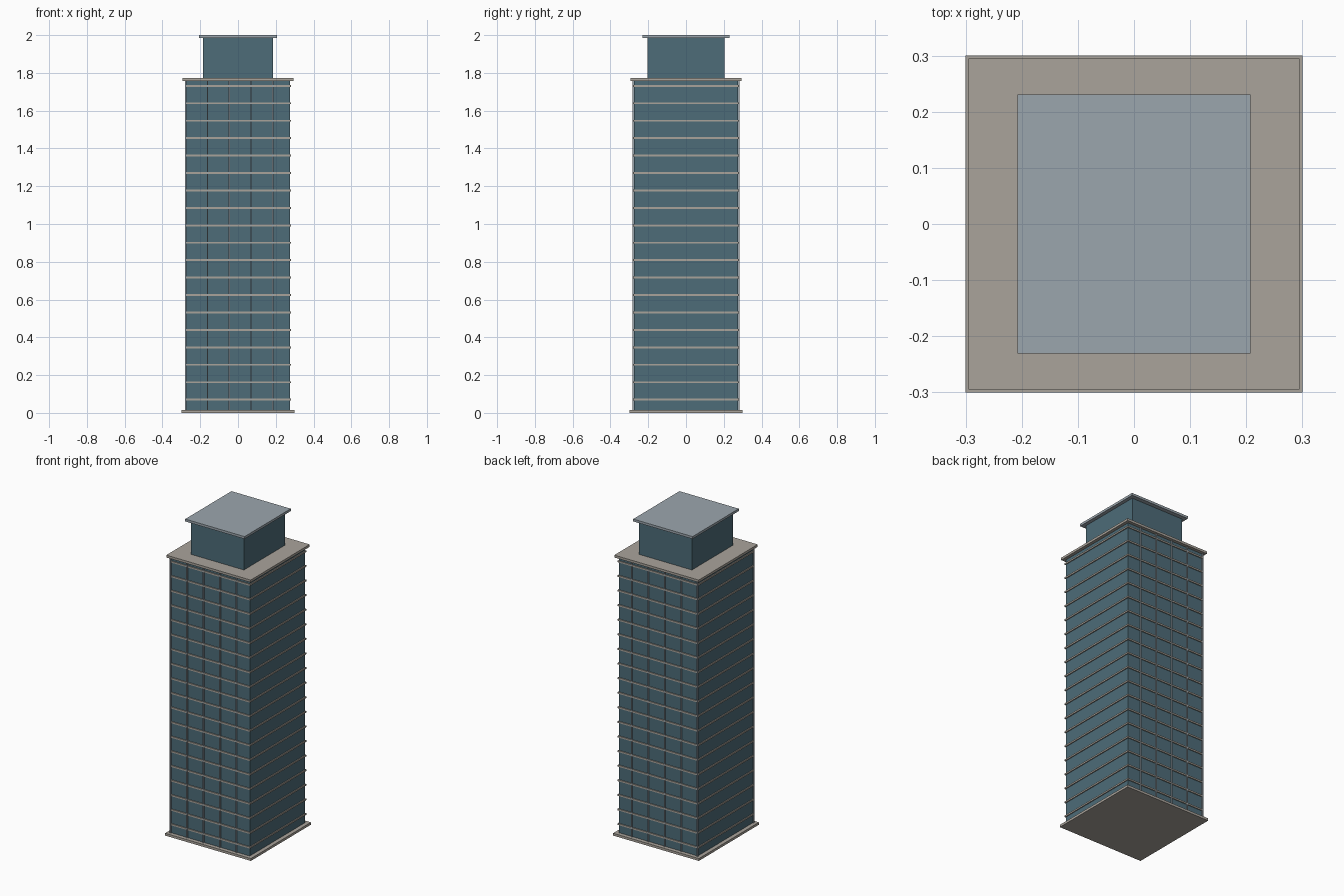
import bpy
import bmesh
from mathutils import Matrix, Vector

if "Cube" in bpy.data.objects:
    bpy.data.objects.remove(bpy.data.objects["Cube"])


def material(name, rgb):
    mat = bpy.data.materials.new(name)
    mat.diffuse_color = (*rgb, 1)
    mat.use_nodes = True
    mat.node_tree.nodes["Principled BSDF"].inputs["Base Color"].default_value = mat.diffuse_color
    return mat


def boxes(name, parts, mat):
    """One object from boxes given as (centre x, centre y, z0, z1, size x, size y)."""
    bm = bmesh.new()
    for cx, cy, z0, z1, sx, sy in parts:
        bmesh.ops.create_cube(bm, size=1, matrix=Matrix.LocRotScale(
            Vector((cx, cy, (z0 + z1) / 2)), None, Vector((sx, sy, z1 - z0))))
    mesh = bpy.data.meshes.new(name)
    bm.to_mesh(mesh)
    bm.free()
    mesh.materials.append(mat)
    obj = bpy.data.objects.new(name, mesh)
    bpy.context.collection.objects.link(obj)
    return obj


glass = material("dark_glass", (0.075, 0.15, 0.19))
stone = material("warm_stone", (0.40, 0.37, 0.33))
metal = material("pale_metal", (0.33, 0.38, 0.42))

BASE_TOP, ROOF_BOTTOM, ROOF_TOP = 0.015, 1.758, 1.773

# Ground slab, glazed shaft and main roof slab
boxes("base_slab", [(0, 0, 0, BASE_TOP, 0.60, 0.60)], stone)
boxes("glass_shaft", [(0, 0, BASE_TOP, ROOF_BOTTOM, 0.55, 0.55)], glass)
boxes("roof_slab", [(0, 0, ROOF_BOTTOM, ROOF_TOP, 0.59, 0.59)], stone)

# Thin floor bands wrapping the shaft
FLOORS, FLOOR_STEP = 19, 0.0923
floor_z = [0.07 + i * FLOOR_STEP for i in range(FLOORS)]
boxes("floor_bands", [(0, 0, z - 0.005, z + 0.005, 0.562, 0.562) for z in floor_z], stone)

# Vertical mullions on the front and back only
boxes("mullions", [(-0.277 + i * 0.1152, side * 0.279, BASE_TOP, ROOF_BOTTOM, 0.007, 0.009)
                   for i in range(5) for side in (-1, 1)], metal)

# Rooftop plant room with its overhanging cap
boxes("penthouse", [(0, 0, ROOF_TOP, 1.985, 0.37, 0.41)], glass)
boxes("penthouse_cap", [(0, 0, 1.985, 2.0, 0.415, 0.462)], metal)
